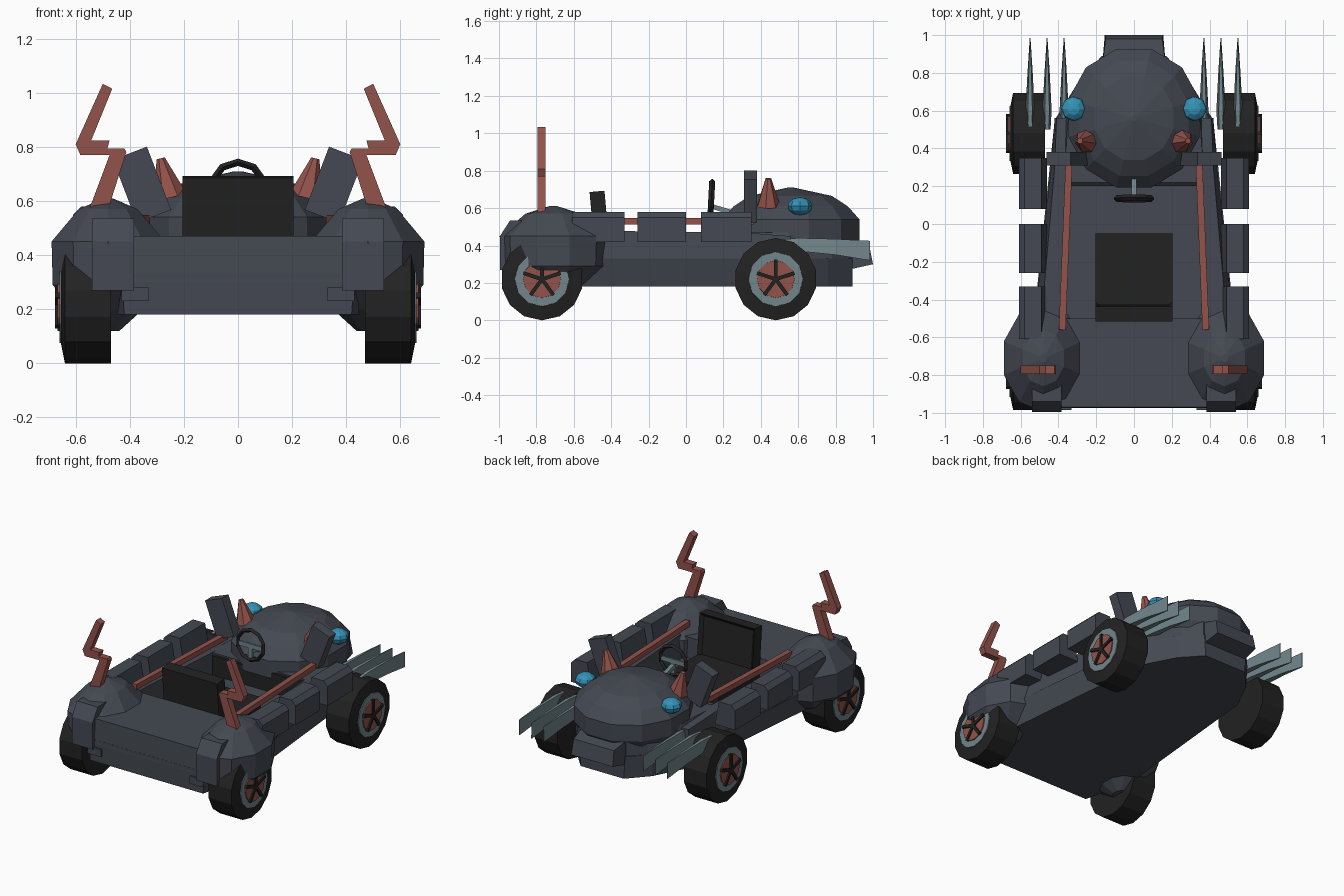
import bpy, bmesh, math
from mathutils import Vector, Matrix

if "Cube" in bpy.data.objects:
    bpy.data.objects.remove(bpy.data.objects["Cube"])


def material(name, c):
    m = bpy.data.materials.new(name)
    m.diffuse_color = (*c, 1)
    m.use_nodes = True
    m.node_tree.nodes["Principled BSDF"].inputs["Base Color"].default_value = m.diffuse_color
    return m


GREY = material("slate grey", (0.058, 0.066, 0.084))
BLACK = material("black", (0.016, 0.016, 0.016))
RED = material("brick red", (0.29, 0.085, 0.07))
STEEL = material("steel", (0.165, 0.235, 0.255))
BLUE = material("lamp blue", (0.034, 0.29, 0.47))


def add(name, bm, mat, mirror=False):
    bmesh.ops.recalc_face_normals(bm, faces=bm.faces)
    me = bpy.data.meshes.new(name)
    bm.to_mesh(me)
    bm.free()
    me.materials.append(mat)
    ob = bpy.data.objects.new(name, me)
    bpy.context.collection.objects.link(ob)
    if mirror:
        ob.modifiers.new("mirror", 'MIRROR')
    return ob


def loft(name, rings, mat, mirror=False):
    """Skin a list of equally long point rings and cap both ends."""
    bm = bmesh.new()
    vs = [[bm.verts.new(p) for p in r] for r in rings]
    n = len(vs[0])
    for a, b in zip(vs, vs[1:]):
        for i in range(n):
            j = (i + 1) % n
            bm.faces.new((a[i], a[j], b[j], b[i]))
    bm.faces.new(vs[0])
    bm.faces.new(vs[-1])
    return add(name, bm, mat, mirror)


def slab(name, layers, mat):
    """Symmetric solid: layers of (z, [(half width, y), ...])."""
    rings = []
    for z, half in layers:
        rings.append([(x, y, z) for x, y in half] + [(-x, y, z) for x, y in reversed(half)])
    return loft(name, rings, mat)


def box(name, c, s, mat, mirror=False, rot=None):
    bm = bmesh.new()
    m = Matrix.Translation(c) @ (rot or Matrix()) @ Matrix.Diagonal((*s, 1))
    bmesh.ops.create_cube(bm, size=1, matrix=m)
    return add(name, bm, mat, mirror)


def dome(name, c, rx, ry, levels, n, mat, mirror=False):
    """Faceted bulge from (z, scale) levels."""
    rings = [[(c[0] + rx * k * math.cos(t), c[1] + ry * k * math.sin(t), z)
              for t in (2 * math.pi * (i + 0.5) / n for i in range(n))] for z, k in levels]
    return loft(name, rings, mat, mirror)


def lathe_x(name, y, z, profile, n, mat):
    """Round part about an x axis from (x, radius) pairs, mirrored."""
    return loft(name, [[(x, y + r * math.sin(2 * math.pi * i / n), z + r * math.cos(2 * math.pi * i / n))
                        for i in range(n)] for x, r in profile], mat, True)


def bar(name, a, b, w, mat, mirror=False):
    a, b = Vector(a), Vector(b)
    d = b - a
    return box(name, (a + b) / 2, (w, w, d.length), mat, mirror,
               d.to_track_quat('Z', 'Y').to_matrix().to_4x4())


# Chassis, rear deck and front block
slab("chassis", [
    (0.18, [(0.42, -0.97), (0.5, -0.6), (0.39, 0.55), (0.28, 0.76), (0.16, 0.89)]),
    (0.33, [(0.43, -0.975), (0.54, -0.6), (0.42, 0.55), (0.29, 0.76), (0.17, 0.89)])], GREY)
slab("rear_deck", [
    (0.3, [(0.43, -0.975), (0.43, -0.5)]),
    (0.47, [(0.43, -0.97), (0.43, -0.5)])], GREY)
slab("front_block", [
    (0.32, [(0.41, 0.22), (0.42, 0.55), (0.27, 0.78), (0.17, 0.88)]),
    (0.47, [(0.37, 0.22), (0.35, 0.55), (0.25, 0.78), (0.17, 0.88)])], GREY)
slab("dashboard", [
    (0.33, [(0.33, 0.2), (0.33, 0.24)]),
    (0.46, [(0.33, 0.2), (0.33, 0.24)])], BLACK)
loft("nose_bumper", [
    [(-0.17, 0.82, 0.26), (0.17, 0.82, 0.26), (0.17, 0.82, 0.44), (-0.17, 0.82, 0.44)],
    [(-0.155, 1, 0.3), (0.155, 1, 0.3), (0.15, 0.98, 0.4), (-0.15, 0.98, 0.4)]], GREY)
dome("hood", (0, 0.56), 0.36, 0.38,
     [(0.71, 0.04), (0.665, 0.6), (0.61, 0.83), (0.54, 1), (0.43, 1), (0.33, 0.82)], 12, GREY)

# Side walls of the cockpit
loft("side_wall", [
    [(0.37, -0.62, 0.32), (0.54, -0.62, 0.32), (0.5, -0.62, 0.48), (0.39, -0.62, 0.48)],
    [(0.33, 0.3, 0.32), (0.44, 0.3, 0.32), (0.42, 0.3, 0.47), (0.34, 0.3, 0.47)],
    [(0.33, 0.56, 0.32), (0.42, 0.56, 0.32), (0.41, 0.56, 0.45), (0.34, 0.56, 0.45)]], GREY, True)
bar("side_rail", (0.343, 0.36, 0.53), (0.38, -0.56, 0.53), 0.036, RED, True)
for y0, y1 in ((0.08, 0.35), (-0.26, 0.0), (-0.61, -0.33)):
    # Armour blocks along the wall
    loft("side_block", [[(0.46, y, 0.42), (0.61, y, 0.42), (0.61, y, 0.55), (0.58, y, 0.58), (0.49, y, 0.58)]
                        for y in (y0, y1)], GREY, True)

# Rear fenders with slanted plates and lips
dome("rear_fender", (0.48, -0.71), 0.22, 0.286,
     [(0.61, 0.08), (0.57, 0.52), (0.45, 1), (0.29, 0.98), (0.2, 0.62), (0.12, 0.2)], 10, GREY, True)
loft("rear_plate", [[(x, -0.995, 0.27), (x, -0.995, 0.45), (x, -0.94, 0.535), (x, -0.85, 0.535), (x, -0.85, 0.27)]
                    for x in (0.385, 0.54)], GREY, True)
box("rear_lip", (0.38, -0.95, 0.255), (0.1, 0.07, 0.05), GREY, True)

# Zigzag aerials
zig = [(0.55, 0.57), (0.48, 0.57), (0.413, 0.78), (0.42, 0.794), (0.483, 0.794), (0.475, 0.823),
       (0.543, 0.823), (0.465, 1.015), (0.5, 1.033), (0.6, 0.81), (0.583, 0.77), (0.475, 0.77)]
loft("zigzag_aerial", [[(x, y, z) for x, z in zig] for y in (-0.795, -0.75)], RED, True)

# Upright fins, horns and lamps on the hood
lean = Matrix.Rotation(math.radians(21), 4, 'Y')
box("hood_fin", (0.355, 0.345, 0.66), (0.135, 0.07, 0.25), GREY, True, lean)
bm = bmesh.new()
bmesh.ops.create_cone(bm, cap_ends=True, segments=7, radius1=0.064, radius2=0.016, depth=0.15,
                      matrix=Matrix.Translation((0.268, 0.44, 0.685)) @ Matrix.Rotation(math.radians(14), 4, 'Y'))
add("horn", bm, RED, True)
bm = bmesh.new()
bmesh.ops.create_uvsphere(bm, u_segments=8, v_segments=6, radius=1,
                          matrix=Matrix.Translation((0.32, 0.61, 0.61)) @ Matrix.Diagonal((0.066, 0.066, 0.048, 1)))
add("lamp", bm, BLUE, True)

# Front blades
for x in (0.37, 0.46, 0.55):
    loft("front_blade", [
        [(x - w, y, b), (x + w, y, b), (x + w * 0.5, y + 0, t), (x - w * 0.5, y, t)]
        for y, w, b, t in ((0.5, 0.018, 0.37, 0.43), (0.6, 0.024, 0.37, 0.44),
                           (0.8, 0.014, 0.35, 0.435), (0.985, 0.002, 0.32, 0.425))], STEEL, True)

# Wheels
for name, y in (("front", 0.48), ("rear", -0.77)):
    lathe_x(name + "_tire", y, 0.22, [(0.47, 0.22), (0.64, 0.22), (0.655, 0.145)], 14, BLACK)
    lathe_x(name + "_rim", y, 0.22, [(0.6, 0.15), (0.66, 0.145)], 12, STEEL)
    lathe_x(name + "_hub", y, 0.22, [(0.6, 0.105), (0.667, 0.1)], 12, RED)
    for i in range(5):
        t = 2 * math.pi * i / 5
        bar(name + "_spoke", (0.667, y, 0.22),
            (0.667, y + 0.105 * math.sin(t), 0.22 + 0.105 * math.cos(t)), 0.02, BLACK, True)

# Seat
box("seat_cushion", (0, -0.24, 0.37), (0.41, 0.38, 0.1), BLACK)
back = Matrix.Rotation(math.radians(5), 4, 'X')
seat = box("seat_back", (0, -0.46, 0.51), (0.41, 0.08, 0.36), BLACK, False, back)
bm = bmesh.new()
bm.from_mesh(seat.data)
front = max(bm.faces, key=lambda f: f.normal.y)
bmesh.ops.inset_region(bm, faces=[front], thickness=0.03, depth=-0.02)
bm.to_mesh(seat.data)
bm.free()

# Steering wheel: ring, spokes and column
tilt = Matrix.Translation((0, 0.135, 0.645)) @ Matrix.Rotation(math.radians(-3), 4, 'X')
ring = [[tilt @ Vector((r * math.cos(t), d, r * math.sin(t)))
         for r, d in ((0.085, 0), (0.098, -0.016), (0.112, 0), (0.098, 0.016))]
        for t in (2 * math.pi * (i + 0.5) / 10 for i in range(10))]
bm = bmesh.new()
vs = [[bm.verts.new(p) for p in r] for r in ring]
for i in range(10):
    a, b = vs[i], vs[(i + 1) % 10]
    for k in range(4):
        bm.faces.new((a[k], a[(k + 1) % 4], b[(k + 1) % 4], b[k]))
add("steering_ring", bm, BLACK)
box("steering_crossbar", (0, 0.135, 0.64), (0.175, 0.012, 0.03), STEEL)
box("steering_spoke", (0, 0.135, 0.6), (0.03, 0.012, 0.08), STEEL)
bar("steering_column", (0, 0.135, 0.61), (0, 0.3, 0.56), 0.025, STEEL)
